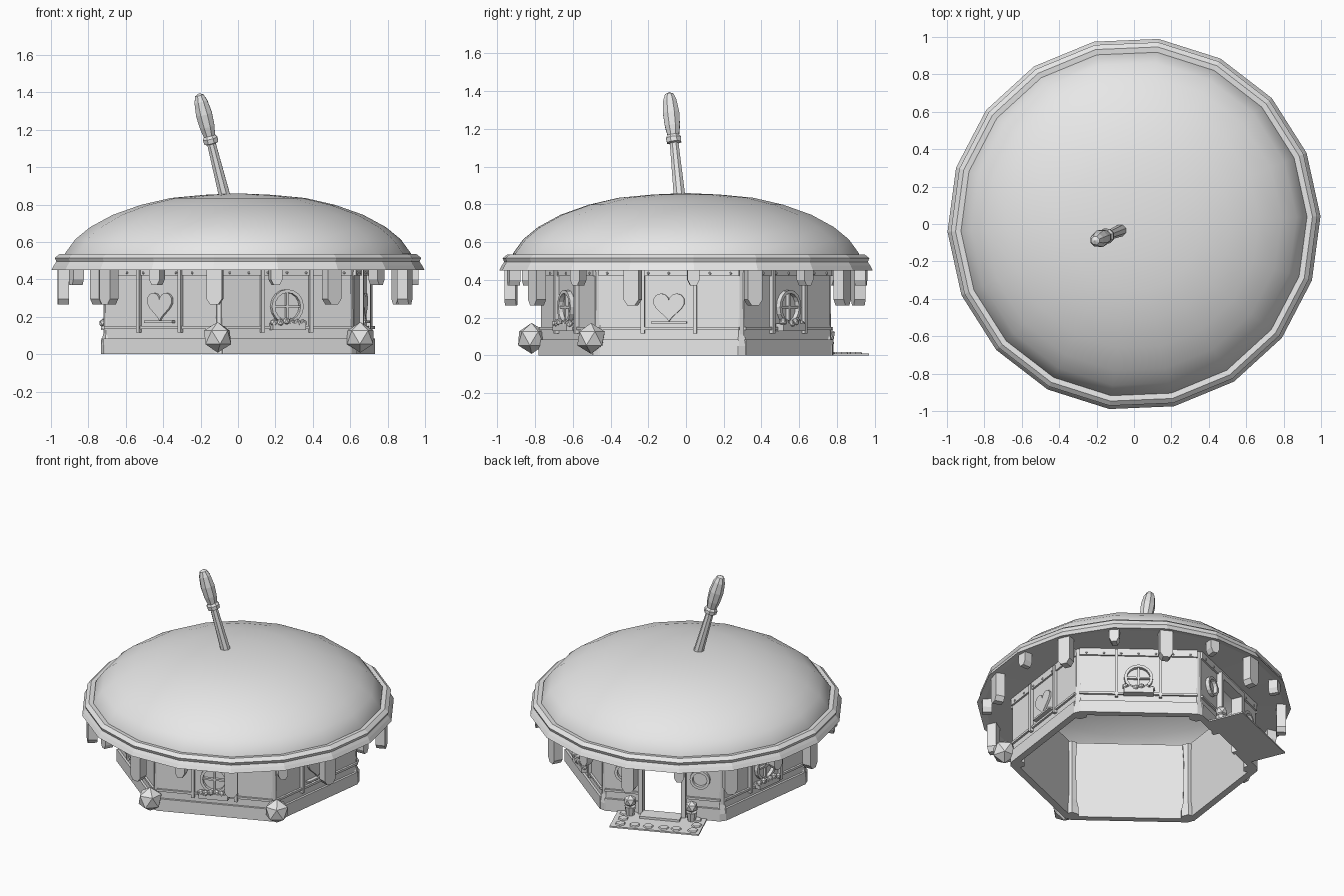
import bpy, bmesh, random
from math import sin, cos, pi, radians, hypot
from mathutils import Matrix, Vector

random.seed(4)
old = bpy.data.objects.get("Cube")
if old:
    bpy.data.objects.remove(old)

mat = bpy.data.materials.new("plain_grey")
mat.use_nodes = True
GREY = (0.8, 0.8, 0.8, 1)
mat.diffuse_color = GREY
mat.node_tree.nodes["Principled BSDF"].inputs["Base Color"].default_value = GREY

APOTHEM, CORNER = 0.675, 0.74
FIRST = -127.6          # direction of the first wall, in degrees
I = Matrix.Identity(4)


def finish(name, bm, smooth=False):
    bmesh.ops.recalc_face_normals(bm, faces=bm.faces)
    me = bpy.data.meshes.new(name)
    bm.to_mesh(me)
    bm.free()
    me.materials.append(mat)
    for p in me.polygons:
        p.use_smooth = smooth
    ob = bpy.data.objects.new(name, me)
    bpy.context.collection.objects.link(ob)
    return ob


def facing(deg):
    """Local x runs along a wall, y points outward."""
    return Matrix.Rotation(radians(deg - 90), 4, 'Z')


def boxes(name, m, spans):
    """Each span is (x0, x1, y0, y1, z0, z1)."""
    bm = bmesh.new()
    for x0, x1, y0, y1, z0, z1 in spans:
        mid = Vector((x0 + x1, y0 + y1, z0 + z1)) / 2
        size = Matrix.Diagonal((x1 - x0, y1 - y0, z1 - z0, 1))
        bmesh.ops.create_cube(bm, size=1, matrix=m @ Matrix.Translation(mid) @ size)
    return finish(name, bm)


def lathe(name, profile, sides, m=I, phase=0, closed=False, smooth=False):
    bm = bmesh.new()
    rings = []
    for r, z in profile:
        angles = [radians(phase) + 2 * pi * k / sides for k in range(sides)]
        rings.append([bm.verts.new(m @ Vector((r * cos(a), r * sin(a), z))) for a in angles])
    pairs = list(zip(rings, rings[1:])) + ([(rings[-1], rings[0])] if closed else [])
    for a, b in pairs:
        for k in range(sides):
            n = (k + 1) % sides
            bm.faces.new((a[k], a[n], b[n], b[k]))
    if profile[-1][0] == 0:
        bmesh.ops.remove_doubles(bm, verts=rings[-1], dist=1e-5)
    return finish(name, bm, smooth)


def slab(name, outline, y0, y1, m):
    """Extrude an upright x-z outline along y."""
    bm = bmesh.new()
    back = [bm.verts.new(m @ Vector((x, y0, z))) for x, z in outline]
    front = [bm.verts.new(m @ Vector((x, y1, z))) for x, z in outline]
    bm.faces.new(back)
    bm.faces.new(front)
    for k in range(len(outline)):
        n = (k + 1) % len(outline)
        bm.faces.new((back[k], back[n], front[n], front[k]))
    return finish(name, bm)


def balls(name, m, items, detail=1):
    bm = bmesh.new()
    for x, y, z, r in items:
        bmesh.ops.create_icosphere(bm, subdivisions=detail, radius=r,
                                   matrix=m @ Matrix.Translation((x, y, z)))
    return finish(name, bm)


# Domed roof and its moulded rim
lathe("roof_dome", [(.93, .5), (.925, .54), (.87, .615), (.79, .68), (.67, .745),
                    (.52, .798), (.36, .835), (.18, .852), (0, .86)], 18, phase=2.4, smooth=True)
rim = lathe("roof_rim", [(.91, .53), (.955, .535), (.98, .515), (.972, .495), (.985, .475),
                         (.998, .45), (.955, .458), (.67, .47)], 18, phase=2.4)
# Inner edge of the eaves follows the six walls
for i, v in enumerate(rim.data.vertices):
    if hypot(v.co.x, v.co.y) < .7 and i % 3 == 1:
        v.co.x *= 1.137
        v.co.y *= 1.137

# Hanging drips, long and short in turn
for k in range(18):
    low, w = (.265, .042) if k % 2 else (.37, .032)
    outline = [(-w, .465), (-w, low + .03), (-w / 2, low), (w / 2, low), (w, low + .03), (w, .465)]
    slab("drip", outline, .905, .965, facing(2.4 + 20 * k))

# Tilted handle standing in the roof
base, tip = Vector((-.06, -.03, .8)), Vector((-.21, -.09, 1.395))
tilt = Matrix.Translation(base) @ (tip - base).to_track_quat('Z', 'Y').to_matrix().to_4x4()
lathe("roof_handle", [(.034, 0), (.025, .335), (.041, .34), (.043, .365), (.033, .38),
                      (.043, .43), (.047, .5), (.038, .57), (.024, .605), (0, .616)], 8, tilt)

# Corner posts, two with faceted balls at the foot
for k in range(6):
    deg = FIRST + 30 + 60 * k
    m = facing(deg) @ Matrix.Translation((0, CORNER, 0))
    lathe("corner_post", [(0, 0), (.05, 0), (.05, .05), (.036, .11), (.031, .4), (.04, .53), (0, .54)],
          6, m)
    if k < 2:
        balls("corner_ball", facing(deg), [(0, .825, .09, .082)])


def heart_panel(m):
    s = .0053
    outline = []
    for k in range(24):
        a = 2 * pi * (k + .5) / 24
        outline.append((16 * s * sin(a) ** 3,
                        .265 + s * (13 * cos(a) - 5 * cos(2 * a) - 2 * cos(3 * a) - cos(4 * a))))
    slab("heart", outline, APOTHEM - .01, APOTHEM + .015, m)
    boxes("heart_shelf", m, [(-.095, .095, APOTHEM, APOTHEM + .025, .168, .18)])


def ring(name, m, x, z, r):
    turn = Matrix.Translation((x, APOTHEM - .01, z)) @ Matrix.Rotation(-pi / 2, 4, 'X')
    lathe(name, [(r - .018, 0), (r - .018, .035), (r, .035), (r, 0)], 16, m @ turn, closed=True)


def window(m):
    ring("window_ring", m, 0, .255, .092)
    y = APOTHEM
    boxes("window_bars", m, [(-.006, .006, y, y + .018, .17, .34),
                             (-.085, .085, y, y + .018, .249, .261)])
    boxes("flower_box", m, [(-.095, .095, y, y + .05, .13, .168)])
    balls("flowers", m, [(-.085 + .034 * k, y + random.uniform(.025, .045),
                          random.uniform(.165, .18), .022) for k in range(6)])


# Six walls: thick panel, skirting, rails and battens
for k, kind in enumerate(["heart", "window", "heart", "window", "door", "window"]):
    m = facing(FIRST + 60 * k)
    y, h = APOTHEM, .375
    inner = y - .03
    sides = [(-h, -.13), (.13, h)] if kind == "door" else [(-h, h)]
    wall = [(a, b, inner, y, 0, .54) for a, b in sides]
    trim = [(a, b, y, y + .015, 0, .085) for a, b in sides]
    trim += [(a, b, y, y + .014, .135, .15) for a, b in sides]
    trim.append((-h, h, y, y + .012, .42, .47))
    if kind == "door":
        wall.append((-.13, .13, inner, y, .4, .54))
    else:
        trim += [(x - .01, x + .01, y, y + .022, .115, .46) for x in (-.14, .14)]
    boxes("wall", m, wall)
    boxes("wall_trim", m, trim)
    balls("rivets", m, [(x * .11, y + .012, .435, .008) for x in (-3, -2, -1, 0, 1, 2, 3)])
    if kind == "heart":
        heart_panel(m)
    elif kind == "window":
        window(m)

# Doorway frame, step, paving and planters
m = facing(FIRST + 240)
y = APOTHEM
boxes("door_frame", m, [(-.155, -.125, y - .04, y + .035, 0, .43), (.125, .155, y - .04, y + .035, 0, .43),
                        (-.155, .155, y - .04, y + .035, .39, .43)])
boxes("door_step", m, [(-.13, .13, y, y + .1, 0, .025)])
boxes("path", m, [(-.29, .29, y, .93, 0, .01)])
for row in range(3):
    for col in range(6):
        x = -.24 + .095 * col + random.uniform(-.012, .012)
        d = .72 + .08 * row
        if abs(x) > .16 or row == 2:
            lathe("path_stone", [(.036, .008), (.03, .018), (0, .018)], 6,
                  m @ Matrix.Translation((x, d, 0)), phase=random.uniform(0, 60))
for s in (-1, 1):
    spot = m @ Matrix.Translation((s * .2, y + .055, 0))
    lathe("planter", [(0, 0), (.025, 0), (.036, .07), (.028, .07), (0, .06)], 8, spot)
    balls("planter_bush", spot, [(0, 0, .105, .042)])
    ring("round_ornament", m, s * .245, .28, .065)
